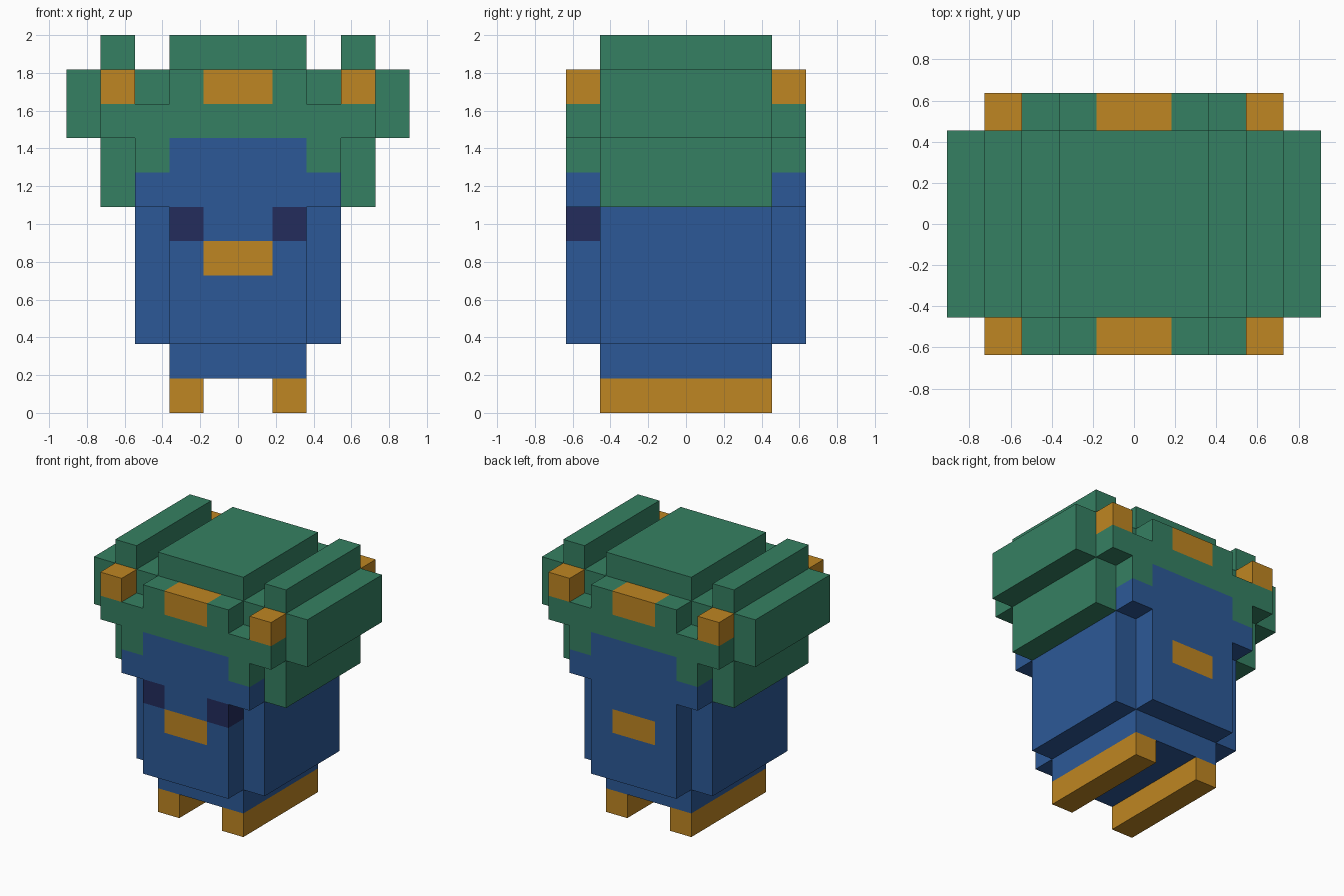
import bpy
import bmesh

if "Cube" in bpy.data.objects:
    bpy.data.objects.remove(bpy.data.objects["Cube"], do_unlink=True)

UNIT = 2 / 11                       # edge of one block
DEPTH = [-3.5, -2.5, 2.5, 3.5]      # front panel, core, back panel

# Half layouts, top row first, from the centre outwards; mirrored in x
CORE = """
GG.G.
GGGGG
GGGGG
BBBG.
BBBG.
BBB..
BBB..
BBB..
BBB..
BB...
.F...
""".split()
FRONT = """
.....
TG.H.
GGGG.
BBG..
BBB..
BE...
KB...
BB...
BB...
.....
.....
""".split()
BACK = [row.replace("E", "B") for row in FRONT]
LAYERS = [FRONT, CORE, BACK]


def linear(c):
    return c / 12.92 if c <= 0.04045 else ((c + 0.055) / 1.055) ** 2.4


def material(name, hex_colour):
    colour = [linear(v / 255) for v in bytes.fromhex(hex_colour)] + [1]
    m = bpy.data.materials.new(name)
    m.use_nodes = True
    m.diffuse_color = colour
    m.node_tree.nodes["Principled BSDF"].inputs["Base Color"].default_value = colour
    return m


blue = material("blue", "2C5997")
green = material("green", "358062")
orange = material("orange", "BF8622")
navy = material("navy", "232C5C")

PARTS = {
    "B": ("body", blue),
    "G": ("hood", green),
    "F": ("feet", orange),
    "K": ("beak_patches", orange),
    "T": ("hood_badges", orange),
    "H": ("hood_knobs", orange),
    "E": ("eyes", navy),
}


def block(x, y, z):
    """Part letter at a block position, with left and right mirrored."""
    column = x if x >= 0 else -x - 1
    if 0 <= y < len(LAYERS) and 0 <= z < len(CORE) and column < len(CORE[0]):
        return LAYERS[y][len(CORE) - 1 - z][column]
    return "."


def add_outer_faces(bm, x, y, z):
    """Add the sides of a block that do not touch another block."""
    for axis in range(3):
        for side in (0, 1):
            step = [0, 0, 0]
            step[axis] = 2 * side - 1
            if block(x + step[0], y + step[1], z + step[2]) != ".":
                continue
            loop = []
            for a, b in ((0, 0), (1, 0), (1, 1), (0, 1)):
                corner = [x, y, z]
                corner[axis] += side
                corner[(axis + 1) % 3] += a
                corner[(axis + 2) % 3] += b
                loop.append(bm.verts.new((corner[0] * UNIT,
                                          DEPTH[corner[1]] * UNIT,
                                          corner[2] * UNIT)))
            bm.faces.new(loop if side else loop[::-1])


# One object per part, only outer surfaces
width = len(CORE[0])
for letter, (name, mat) in PARTS.items():
    bm = bmesh.new()
    for x in range(-width, width):
        for y in range(len(LAYERS)):
            for z in range(len(CORE)):
                if block(x, y, z) == letter:
                    add_outer_faces(bm, x, y, z)
    bmesh.ops.remove_doubles(bm, verts=bm.verts, dist=UNIT / 100)
    mesh = bpy.data.meshes.new(name)
    bm.to_mesh(mesh)
    bm.free()
    mesh.materials.append(mat)
    bpy.context.collection.objects.link(bpy.data.objects.new(name, mesh))
